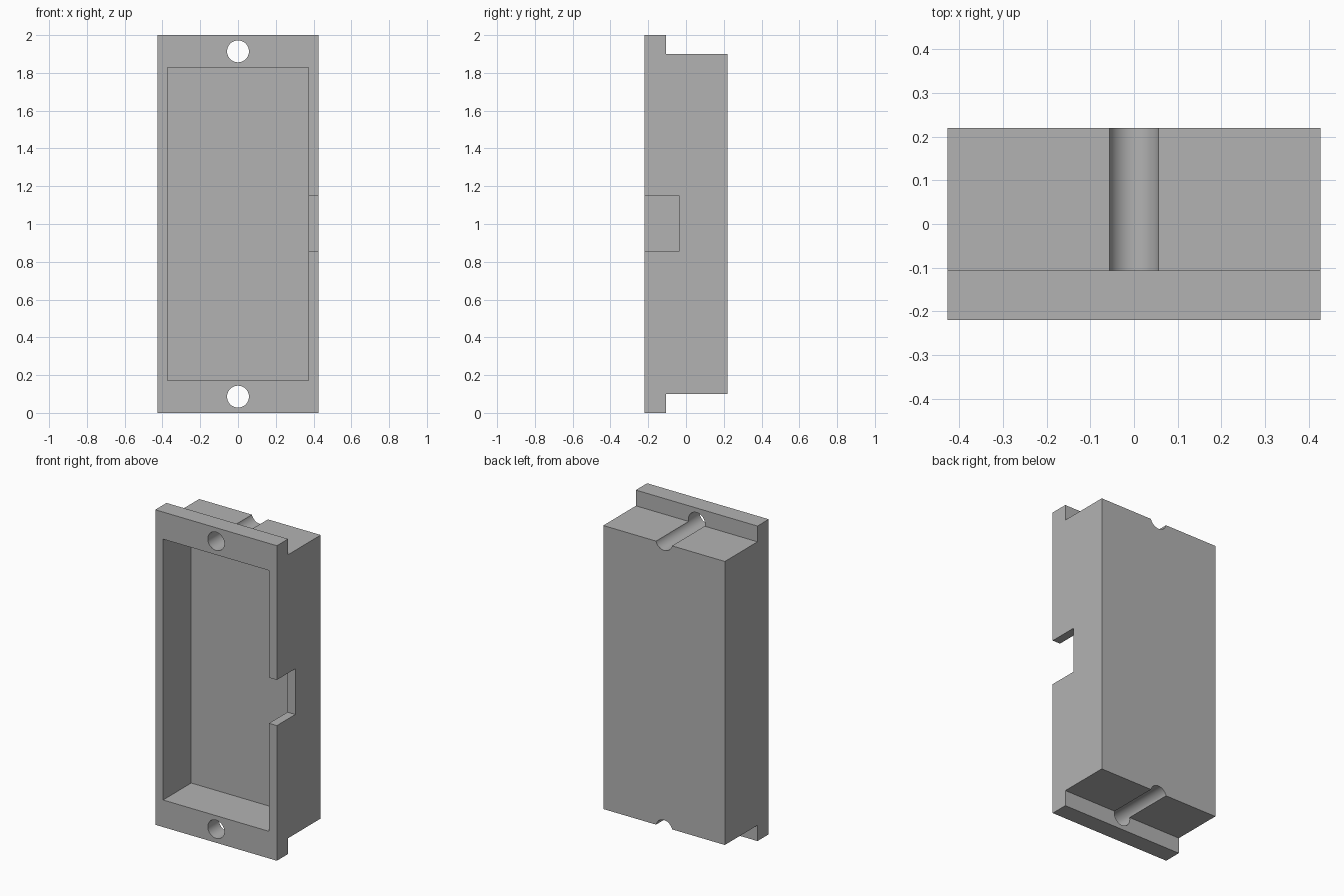
import bpy, bmesh, math
from mathutils import Matrix

cube = bpy.data.objects.get("Cube")
if cube:
    bpy.data.objects.remove(cube, do_unlink=True)

W, D, H = 0.427, 0.22, 2.0      # half width, half depth, height
LIP_Y, STEP = -0.107, 0.1       # back of the flange, step at each end
HOLE_Z, HOLE_R = 0.086, 0.058

grey = bpy.data.materials.new("plain grey")
grey.use_nodes = True
colour = (0.45, 0.45, 0.45, 1)
grey.diffuse_color = colour
grey.node_tree.nodes["Principled BSDF"].inputs["Base Color"].default_value = colour


def add_object(name, bm):
    bmesh.ops.recalc_face_normals(bm, faces=bm.faces)
    mesh = bpy.data.meshes.new(name)
    bm.to_mesh(mesh)
    bm.free()
    mesh.materials.append(grey)
    obj = bpy.data.objects.new(name, mesh)
    bpy.context.collection.objects.link(obj)
    return obj


def box(name, lo, hi):
    bm = bmesh.new()
    bmesh.ops.create_cube(bm, size=1)
    for v in bm.verts:
        v.co = [lo[i] if v.co[i] < 0 else hi[i] for i in range(3)]
    return add_object(name, bm)


def rod(name, z):
    bm = bmesh.new()
    turn = Matrix.Translation((0, 0, z)) @ Matrix.Rotation(math.pi / 2, 4, "X")
    bmesh.ops.create_cone(bm, cap_ends=True, segments=48, radius1=HOLE_R,
                          radius2=HOLE_R, depth=1, matrix=turn)
    return add_object(name, bm)


# Housing: flanged side profile extruded across the width
profile = [(-D, 0), (LIP_Y, 0), (LIP_Y, STEP), (D, STEP),
           (D, H - STEP), (LIP_Y, H - STEP), (LIP_Y, H), (-D, H)]
bm = bmesh.new()
face = bm.faces.new([bm.verts.new((-W, y, z)) for y, z in profile])
side = bmesh.ops.extrude_face_region(bm, geom=[face])["geom"]
bmesh.ops.translate(bm, vec=(2 * W, 0, 0),
                    verts=[e for e in side if isinstance(e, bmesh.types.BMVert)])
housing = add_object("housing", bm)

# Front cavity, side cable notch, screw holes running on as grooves
cutters = [
    box("cavity_cutter", (-0.372, -0.5, 0.172), (0.372, 0.062, 1.828)),
    box("notch_cutter", (0.3, -0.5, 0.858), (0.6, -0.035, 1.148)),
    rod("lower_screw_cutter", HOLE_Z),
    rod("upper_screw_cutter", H - HOLE_Z),
]
for cutter in cutters:
    cutter.hide_render = True
    cutter.hide_viewport = True
    cut = housing.modifiers.new(cutter.name, "BOOLEAN")
    cut.operation = "DIFFERENCE"
    cut.solver = "EXACT"
    cut.object = cutter

# Apply the cuts and remove the cutters
bpy.context.view_layer.objects.active = housing
housing.select_set(True)
for cutter in cutters:
    bpy.ops.object.modifier_apply(modifier=cutter.name)
    bpy.data.objects.remove(cutter, do_unlink=True)
bpy.ops.object.shade_smooth_by_angle(angle=math.radians(30))
